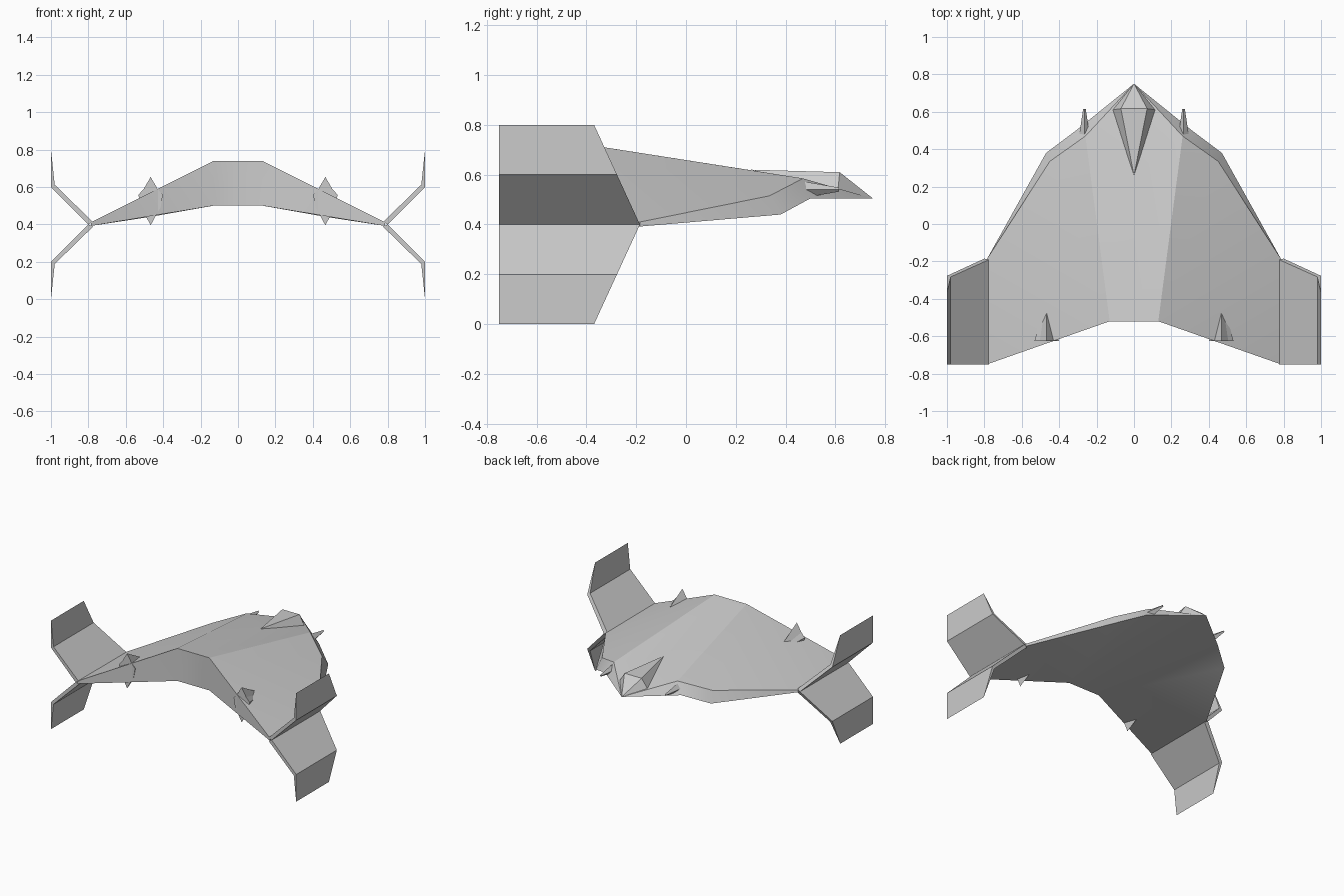
import bpy, bmesh, math

if "Cube" in bpy.data.objects:
    bpy.data.objects.remove(bpy.data.objects["Cube"])


def make(name, verts, faces, mirror=True, smooth=False):
    me = bpy.data.meshes.new(name)
    me.from_pydata(verts, [], faces)
    bm = bmesh.new()
    bm.from_mesh(me)
    if mirror:
        geom = bm.verts[:] + bm.edges[:] + bm.faces[:]
        dup = bmesh.ops.duplicate(bm, geom=geom)["geom"]
        for v in dup:
            if isinstance(v, bmesh.types.BMVert):
                v.co.x *= -1
        bmesh.ops.remove_doubles(bm, verts=bm.verts[:], dist=1e-4)
    bmesh.ops.recalc_face_normals(bm, faces=bm.faces[:])
    bm.to_mesh(me)
    bm.free()
    ob = bpy.data.objects.new(name, me)
    bpy.context.collection.objects.link(ob)
    if smooth:
        bpy.context.view_layer.objects.active = ob
        ob.select_set(True)
        bpy.ops.object.shade_smooth_by_angle(angle=math.radians(20))
        ob.select_set(False)
    return ob


def loft(name, a, b, mirror=True):
    """Closed solid between two rings with equal point counts."""
    n = len(a)
    faces = [(i, (i + 1) % n, n + (i + 1) % n, n + i) for i in range(n)]
    faces += [tuple(range(n)), tuple(range(n, 2 * n))]
    return make(name, a + b, faces, mirror)


def cone(name, ring, tip, mirror=True):
    n = len(ring)
    faces = [(i, (i + 1) % n, n) for i in range(n)] + [tuple(range(n))]
    return make(name, ring + [tip], faces, mirror)


# Hull: right half, mirrored across the centre line
P = dict(
    a0=(0, -.52, .74), a1=(.13, -.52, .74), a2=(.785, -.75, .412),
    a3=(.785, -.185, .41), a4=(.45, .335, .515), B=(.26, .47, .585),
    c=(0, .26, .618), N=(0, .75, .505), e=(.31, .5, .505),
    b4=(.47, .38, .44), b3=(.785, -.185, .392), b2=(.785, -.75, .392),
    b1=(.13, -.52, .5), b0=(0, -.52, .5))
keys = list(P)
strips = ["a0 a1 B c", "c B N", "B e N", "a1 a4 B", "a1 a3 a4", "a1 a2 a3",
          "a4 a3 b3 b4", "B a4 b4", "B b4 e", "a3 a2 b2 b3",
          "a0 a1 b1 b0", "a1 a2 b2 b1",
          "b0 b1 e N", "b1 b4 e", "b1 b3 b4", "b1 b2 b3"]
make("hull", list(P.values()),
     [[keys.index(k) for k in s.split()] for s in strips], smooth=True)

# Canopy: faceted wedge running from the nose to the spine
make("canopy",
     [(0, .75, .505), (.07, .617, .61), (.115, .61, .54), (0, .26, .62),
      (-.07, .617, .61), (-.115, .61, .54)],
     [(0, 1, 4), (0, 2, 1), (0, 4, 5), (1, 3, 4), (1, 2, 3), (4, 3, 5),
      (0, 5, 3, 2)], mirror=False)

# Split wing tips: one bent plate above and one below the hull edge
profile = [(.775, .012), (.8, 0), (1, .2), (1, .4), (.98, .212)]
for name, s in (("upper_wing_tip", 1), ("lower_wing_tip", -1)):
    rear = [(x, -.75, .4 + s * h) for x, h in profile]
    front = [(x, -.185 - .46 * h, .4 + s * h) for x, h in profile]
    loft(name, rear, front)

# Rear engine spikes: star-shaped cones
half = [(0, .128), (.037, .065), (.065, .033), (.053, -.035),
        (.034, -.065), (0, -.13)]
star = half + [(-x, z) for x, z in half[-2:0:-1]]
cone("engine_spike", [(.467 + x, -.625, .525 + z) for x, z in star],
     (.467, -.385, .52))


# Front guns: slim tapered bars at the leading edge
def diamond(y, w, h):
    return [(.265 + w, y, .54), (.265, y, .54 + h),
            (.265 - w, y, .54), (.265, y, .54 - h)]


loft("front_gun", diamond(.46, .03, .035), diamond(.615, .007, .008))
